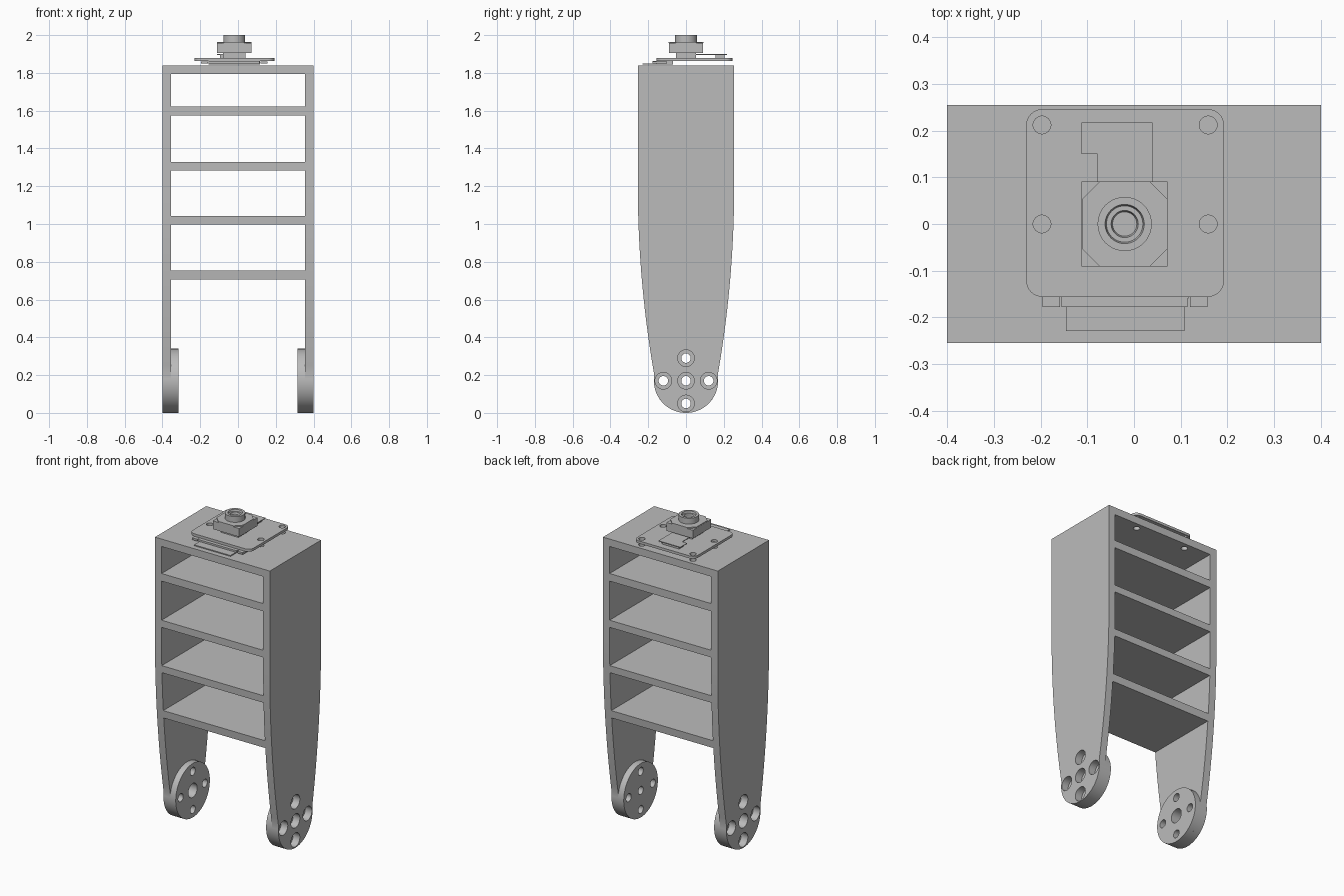
import bpy, bmesh
from math import sin, cos, pi, radians
from mathutils import Vector

if "Cube" in bpy.data.objects:
    bpy.data.objects.remove(bpy.data.objects["Cube"])

grey = bpy.data.materials.new("Plain grey")
grey.use_nodes = True
COLOUR = (0.5, 0.5, 0.5, 1)
grey.diffuse_color = COLOUR
grey.node_tree.nodes["Principled BSDF"].inputs["Base Color"].default_value = COLOUR


def circle(u, v, r, n=32, start=0.0, sweep=2 * pi):
    return [(u + r * cos(start + sweep * i / n), v + r * sin(start + sweep * i / n)) for i in range(n)]


def rect(u0, u1, v0, v1):
    return [(u0, v0), (u1, v0), (u1, v1), (u0, v1)]


def finish(name, bm):
    bmesh.ops.recalc_face_normals(bm, faces=bm.faces)
    mesh = bpy.data.meshes.new(name)
    bm.to_mesh(mesh)
    bm.free()
    mesh.materials.append(grey)
    obj = bpy.data.objects.new(name, mesh)
    bpy.context.collection.objects.link(obj)
    return obj


def prism(name, outline, lo, hi, axis="z"):
    """Extrude a 2D outline: (y, z) along x, or (x, y) along z."""
    bm = bmesh.new()
    place = (lambda u, v: (lo, u, v)) if axis == "x" else (lambda u, v: (u, v, lo))
    face = bm.faces.new([bm.verts.new(place(u, v)) for u, v in outline])
    out = bmesh.ops.extrude_face_region(bm, geom=[face])
    shift = Vector((hi - lo, 0, 0)) if axis == "x" else Vector((0, 0, hi - lo))
    bmesh.ops.translate(bm, vec=shift, verts=[g for g in out["geom"] if isinstance(g, bmesh.types.BMVert)])
    return finish(name, bm)


def select(obj):
    bpy.ops.object.select_all(action="DESELECT")
    obj.select_set(True)
    bpy.context.view_layer.objects.active = obj


def cut(obj, cutters):
    select(obj)
    for c in cutters:
        mod = obj.modifiers.new("cut", "BOOLEAN")
        mod.operation, mod.solver, mod.object = "DIFFERENCE", "EXACT", c
        bpy.ops.object.modifier_apply(modifier=mod.name)
        bpy.data.objects.remove(c)


def lathe(name, profile, x, y, n=40):
    bm = bmesh.new()
    verts = [bm.verts.new((x + r, y, z)) for r, z in profile]
    edges = [bm.edges.new(p) for p in zip(verts, verts[1:])]
    bmesh.ops.spin(bm, geom=verts + edges, cent=(x, y, 0), axis=(0, 0, 1), angle=2 * pi, steps=n)
    bmesh.ops.remove_doubles(bm, verts=bm.verts, dist=0.0002)
    return finish(name, bm)


W, INNER, R, TOP = 0.40, 0.354, 0.17, 1.84
BOLTS = [(0, R)] + circle(0, R, 0.12, 4)
SCREWS = [(x, y) for x in (-0.197, 0.159) for y in (0, 0.212)]

# Frame: tapered side outline with rounded feet, hollowed into shelves
taper = [(0.255 - 0.087 * (i / 20) ** 2, 1.2 - i / 20) for i in range(21)]
foot = circle(0, R, R, 40, radians(8), -radians(196))[1:]
side = [(0.255, TOP)] + taper + foot
side += [(-y, z) for y, z in reversed(taper)] + [(-0.255, TOP)]
frame = prism("shelf_frame", side, -W, W, "x")
bays = [(-0.1, 0.705), (0.753, 0.997), (1.042, 1.284), (1.329, 1.575), (1.623, 1.793)]
cutters = [prism("bay_cutter", rect(-0.4, 0.4, a, b), -INNER, INNER, "x") for a, b in bays]
cutters += [prism("bolt_cutter", circle(y, z, 0.044), -0.5, 0.5, "x") for y, z in BOLTS]
cutters += [prism("screw_cutter", circle(x, y, 0.019), 1.75, 1.9) for x, y in SCREWS]
cut(frame, cutters)

# Round hubs inside each foot
for sign, label in ((1, "left"), (-1, "right")):
    a, b = sorted((sign * 0.315, sign * INNER))
    hub = prism(label + "_hub", circle(0, R, R, 72), a, b, "x")
    holes = []
    for i, (y, z) in enumerate(BOLTS):
        r = 0.044 if sign < 0 and i == 0 else 0.025
        holes.append(prism("hole_cutter", circle(y, z, r), a - 0.05, b + 0.05, "x"))
    cut(hub, holes)

# Circuit board with rounded corners and screw holes
x0, x1, y0, y1, c = -0.231, 0.193, -0.156, 0.246, 0.035
corners = [(x1 - c, y1 - c), (x0 + c, y1 - c), (x0 + c, y0 + c), (x1 - c, y0 + c)]
outline = []
for i, (x, y) in enumerate(corners):
    outline += circle(x, y, c, 8, i * pi / 2, pi / 2)
    outline.append((x + c * cos((i + 1) * pi / 2), y + c * sin((i + 1) * pi / 2)))
board = prism("circuit_board", outline, 1.862, 1.878)
cut(board, [prism("screw_cutter", circle(x, y, 0.019), 1.8, 1.95) for x, y in SCREWS])

# Cable socket, latches and flat cable under the front of the board
prism("cable_socket", rect(-0.155, 0.117, -0.16, -0.07), 1.845, 1.862)
prism("socket_bar", rect(-0.155, 0.115, -0.178, -0.16), 1.851, 1.862)
for name, a, b in (("right_latch", -0.196, -0.158), ("left_latch", 0.12, 0.157)):
    prism(name, rect(a, b, -0.178, -0.10), 1.849, 1.861)
prism("flat_cable", rect(-0.146, 0.108, -0.229, -0.16), 1.844, 1.850)

# Camera module: foot, square housing, octagonal cap
cx = -0.02
prism("camera_foot", rect(cx - 0.06, cx + 0.06, -0.053, 0.053), 1.878, 1.905)
prism("camera_housing", rect(-0.112, 0.072, -0.091, 0.091), 1.905, 1.957)
h, k = 0.0915, 0.053
cap = [(h, -k), (h, k), (k, h), (-k, h), (-h, k), (-h, -k), (-k, -h), (k, -h)]
prism("camera_cap", [(cx + u, v) for u, v in cap], 1.957, 1.964)

# Lens barrel with a stepped recess
lathe("lens_barrel", [(0, 1.962), (0.058, 1.962), (0.058, 2.0), (0.042, 2.0), (0.039, 1.988),
                      (0.029, 1.988), (0.026, 1.976), (0, 1.976)], cx, 0)

# Flexible ribbon behind the camera and its connector
prism("ribbon", [(-0.078, 0.04), (0.04, 0.04), (0.04, 0.217), (-0.112, 0.217),
                 (-0.112, 0.15), (-0.078, 0.15)], 1.894, 1.899)
prism("ribbon_connector", rect(-0.095, 0.025, 0.155, 0.205), 1.878, 1.894)

for obj in bpy.context.collection.objects:
    if obj.type == "MESH" and grey.name in obj.data.materials:
        select(obj)
        bpy.ops.object.shade_smooth_by_angle(angle=radians(30))
